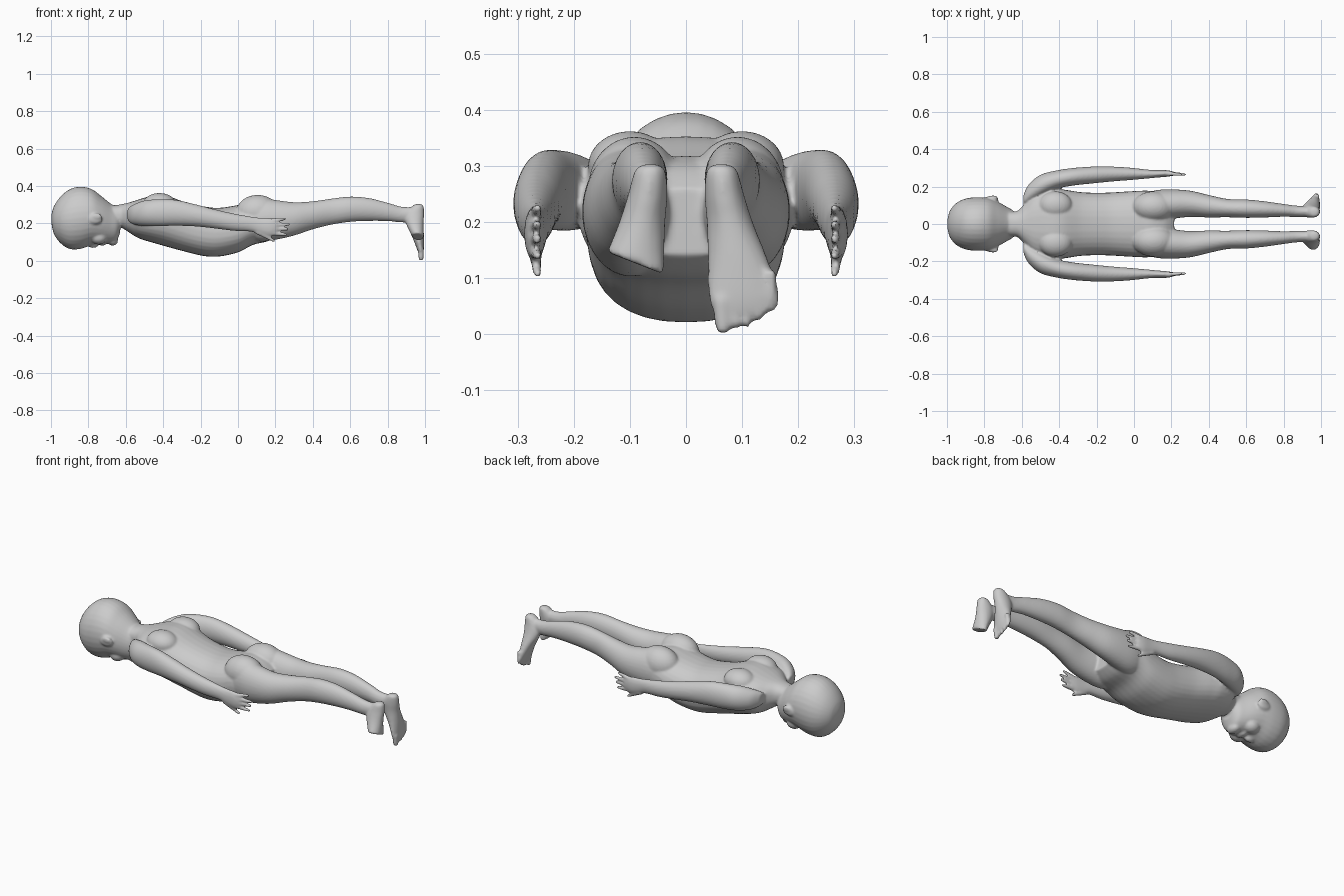
import bpy, bmesh, math
from mathutils import Vector, Matrix

skin = bpy.data.materials.new("grey_clay")
skin.diffuse_color = (0.6, 0.6, 0.6, 1)
N = 32
bm = bmesh.new()


def spline(rows, steps=5):
    """Catmull-Rom resampling of section rows."""
    out = []
    for i in range(len(rows) - 1):
        p = [rows[max(0, min(len(rows) - 1, i + k))] for k in (-1, 0, 1, 2)]
        for s in range(steps):
            t = s / steps
            out.append([0.5 * (2 * b + (c - a) * t + (2 * a - 5 * b + 4 * c - d) * t * t
                               + (3 * b - a - 3 * c + d) * t ** 3) for a, b, c, d in zip(*p)])
    return out + [list(rows[-1])]


def loft(rows, upright=False, power=2.0, side=1):
    """Rows: along x (x, y, z low, z high, y radius) or along z (z, x, y, x radius, y radius)."""
    rings, made = [], []
    for r in spline(rows):
        ring = []
        for k in range(N):
            a = 2 * math.pi * k / N
            c, s = (math.copysign(abs(f(a)) ** (2 / power), f(a)) for f in (math.cos, math.sin))
            if upright:
                v = (r[1] + r[3] * c, side * (r[2] + r[4] * s), r[0])
            else:
                v = (r[0], side * (r[1] + r[4] * c), (r[2] + r[3]) / 2 + (r[3] - r[2]) / 2 * s)
            ring.append(bm.verts.new(v))
        rings.append(ring)
    for a, b in zip(rings, rings[1:]):
        for k in range(N):
            made.append(bm.faces.new((a[k], a[(k + 1) % N], b[(k + 1) % N], b[k])))
    made += [bm.faces.new(rings[0]), bm.faces.new(rings[-1])]
    bmesh.ops.recalc_face_normals(bm, faces=made)
    return made


def blob(center, radii):
    m = Matrix.Translation(center) @ Matrix.Diagonal((*radii, 1))
    bmesh.ops.create_uvsphere(bm, u_segments=24, v_segments=16, radius=1, matrix=m)


def digit(a, b, r1, r2):
    """Tapered finger or toe with a rounded tip."""
    a, b = Vector(a), Vector(b)
    q = (b - a).to_track_quat('Z', 'Y').to_matrix().to_4x4()
    bmesh.ops.create_cone(bm, cap_ends=True, segments=12, radius1=r1, radius2=r2,
                          depth=(b - a).length, matrix=Matrix.Translation((a + b) / 2) @ q)
    blob(b, (r2, r2, r2))


# head
loft([(-0.998, 0, 0.205, 0.245, 0.02), (-0.985, 0, 0.145, 0.29, 0.07), (-0.95, 0, 0.095, 0.342, 0.112),
      (-0.90, 0, 0.063, 0.382, 0.136), (-0.84, 0, 0.064, 0.396, 0.143), (-0.78, 0, 0.085, 0.382, 0.138),
      (-0.73, 0, 0.09, 0.345, 0.12), (-0.68, 0, 0.092, 0.305, 0.092), (-0.65, 0, 0.105, 0.285, 0.075),
      (-0.63, 0, 0.15, 0.27, 0.055)])
# face: nose, cheeks, lips, chin
blob((-0.775, 0, 0.088), (0.03, 0.019, 0.02))
blob((-0.725, 0, 0.094), (0.018, 0.033, 0.014))
blob((-0.67, 0, 0.105), (0.028, 0.04, 0.024))
for s in (-1, 1):
    blob((-0.745, s * 0.055, 0.125), (0.045, 0.042, 0.038))

# neck and torso
loft([(-0.72, 0, 0.19, 0.30, 0.06), (-0.66, 0, 0.19, 0.297, 0.065), (-0.62, 0, 0.175, 0.303, 0.072),
      (-0.58, 0, 0.15, 0.312, 0.115), (-0.53, 0, 0.12, 0.328, 0.17), (-0.45, 0, 0.095, 0.35, 0.192),
      (-0.38, 0, 0.075, 0.348, 0.185), (-0.28, 0, 0.048, 0.312, 0.17), (-0.18, 0, 0.025, 0.29, 0.167),
      (-0.10, 0, 0.023, 0.283, 0.17), (0.0, 0, 0.045, 0.298, 0.176), (0.08, 0, 0.085, 0.318, 0.178),
      (0.16, 0, 0.105, 0.30, 0.165), (0.215, 0, 0.14, 0.26, 0.11)], power=2.3)

for s in (-1, 1):
    # shoulder blade and buttock
    blob((-0.42, s * 0.10, 0.30), (0.09, 0.075, 0.062))
    blob((0.105, s * 0.092, 0.26), (0.115, 0.083, 0.092))
    # ear
    blob((-0.765, s * 0.132, 0.225), (0.042, 0.016, 0.03))
    blob((-0.755, s * 0.143, 0.237), (0.028, 0.009, 0.017))
    # leg
    loft([(0.04, 0.09, 0.12, 0.30, 0.07), (0.12, 0.098, 0.103, 0.335, 0.083),
          (0.20, 0.106, 0.112, 0.325, 0.079), (0.30, 0.108, 0.135, 0.313, 0.07),
          (0.40, 0.095, 0.168, 0.318, 0.06), (0.50, 0.085, 0.193, 0.332, 0.049),
          (0.60, 0.082, 0.208, 0.343, 0.049), (0.70, 0.078, 0.213, 0.335, 0.043),
          (0.80, 0.073, 0.212, 0.31, 0.034), (0.88, 0.067, 0.205, 0.288, 0.03),
          (0.96, 0.067, 0.21, 0.288, 0.028)], side=s)
    # foot
    foot = loft([(0.303, 0.965, 0.063, 0.012, 0.012), (0.292, 0.962, 0.064, 0.03, 0.027),
                 (0.25, 0.945, 0.068, 0.05, 0.035), (0.20, 0.945, 0.078, 0.047, 0.041),
                 (0.13, 0.962, 0.093, 0.032, 0.054), (0.07, 0.974, 0.103, 0.02, 0.064),
                 (0.04, 0.978, 0.104, 0.013, 0.056)], upright=True, side=s)
    if s < 0:
        # shortened foot with a slanted flat end
        geom = list({g for f in foot for g in (f, *f.edges, *f.verts)})
        cut = bmesh.ops.bisect_plane(bm, geom=geom, plane_co=(0.96, -0.035, 0.105),
                                     plane_no=(0, -0.045, -0.115), clear_outer=True)
        bmesh.ops.holes_fill(bm, edges=[e for e in cut["geom_cut"]
                                        if isinstance(e, bmesh.types.BMEdge)])
    else:
        # toes
        for y, z, r in ((0.066, 0.014, 0.014), (0.09, 0.02, 0.01), (0.108, 0.022, 0.01),
                        (0.129, 0.034, 0.01), (0.152, 0.063, 0.01)):
            digit((0.978, y - 0.003, z + 0.05), (0.979, y, z), r + 0.003, r)
    # arm and palm
    loft([(-0.59, 0.13, 0.215, 0.28, 0.03), (-0.56, 0.165, 0.195, 0.30, 0.05),
          (-0.50, 0.205, 0.185, 0.322, 0.058), (-0.42, 0.235, 0.185, 0.329, 0.05),
          (-0.33, 0.252, 0.187, 0.325, 0.047), (-0.22, 0.262, 0.183, 0.30, 0.045),
          (-0.12, 0.267, 0.172, 0.274, 0.04), (-0.02, 0.268, 0.16, 0.252, 0.033),
          (0.07, 0.267, 0.155, 0.236, 0.024), (0.12, 0.268, 0.138, 0.23, 0.02),
          (0.17, 0.27, 0.13, 0.228, 0.018), (0.205, 0.27, 0.14, 0.22, 0.013)], side=s)
    # fingers and thumb
    for a, b in (((0.18, 0.213), (0.25, 0.225)), ((0.18, 0.192), (0.272, 0.195)),
                 ((0.18, 0.17), (0.265, 0.17)), ((0.18, 0.148), (0.255, 0.14)),
                 ((0.10, 0.155), (0.19, 0.108))):
        digit((a[0], s * 0.27, a[1]), (b[0], s * 0.265, b[1]), 0.013, 0.008)

# fuse every part into one smooth body
mesh = bpy.data.meshes.new("body")
bm.to_mesh(mesh)
bm.free()
mesh.materials.append(skin)
body = bpy.data.objects.new("body", mesh)
bpy.context.collection.objects.link(body)
fuse = body.modifiers.new("fuse", 'REMESH')
fuse.mode = 'VOXEL'
fuse.voxel_size = 0.0065
fuse.use_smooth_shade = True
soften = body.modifiers.new("soften", 'SMOOTH')
soften.factor = 0.5
soften.iterations = 4
